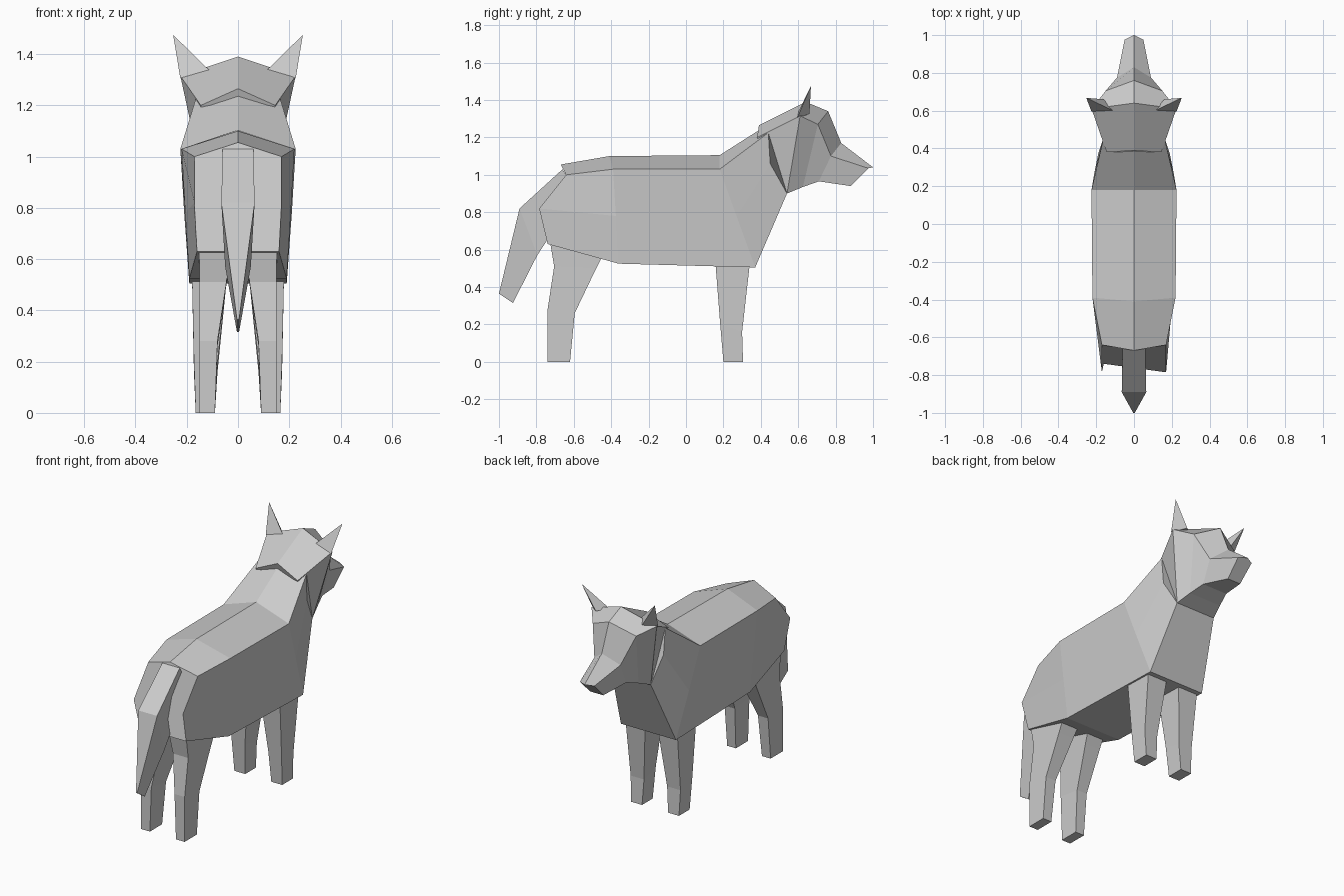
import bpy, bmesh

if "Cube" in bpy.data.objects:
    bpy.data.objects.remove(bpy.data.objects["Cube"])


def make(name, bm):
    bmesh.ops.remove_doubles(bm, verts=bm.verts[:], dist=0.0005)
    bmesh.ops.recalc_face_normals(bm, faces=bm.faces[:])
    mesh = bpy.data.meshes.new(name)
    bm.to_mesh(mesh)
    bm.free()
    ob = bpy.data.objects.new(name, mesh)
    bpy.context.collection.objects.link(ob)
    return ob


def loft(name, rings, triangulate=False):
    """Skin closed rings of equal length and cap both ends."""
    bm = bmesh.new()
    vs = [[bm.verts.new(p) for p in r] for r in rings]
    n = len(vs[0])
    for a, b in zip(vs, vs[1:]):
        for i in range(n):
            j = (i + 1) % n
            bm.faces.new((a[i], a[j], b[j], b[i]))
    bm.faces.new(vs[0])
    bm.faces.new(vs[-1])
    return make(name, bm)


def mirrored(half):
    """Complete a half ring; the first point lies on the centre line."""
    return half + [(-x, y, z) for x, y, z in reversed(half) if x > 0]


def box_ring(x0, x1, back, front):
    return [(x0, *back), (x1, *back), (x1, *front), (x0, *front)]


# Body: rump, hips, shoulders, neck (ridge, flank, middle, belly)
loft("body", [mirrored(h) for h in (
    [(0, -.67, 1.055), (.17, -.64, 1.0), (.17, -.785, .82), (.16, -.74, .63)],
    [(0, -.41, 1.10), (.22, -.39, 1.03), (.206, -.375, .78), (.19, -.36, .525)],
    [(0, .18, 1.105), (.225, .18, 1.03), (.21, .27, .78), (.19, .37, .505)],
    [(0, .40, 1.245), (.165, .44, 1.225), (.16, .45, 1.06), (.135, .54, .90)],
)])

# Head: nape, cheeks, brow, muzzle root, nose (ridge, side, jaw)
loft("head", [mirrored(h) for h in (
    [(0, .39, 1.265), (.145, .38, 1.20), (.13, .45, 1.06)],
    [(0, .64, 1.39), (.225, .61, 1.315), (.135, .54, .90)],
    [(0, .76, 1.34), (.15, .705, 1.27), (.11, .625, .935)],
    [(0, .83, 1.17), (.09, .775, 1.10), (.085, .71, .965)],
    [(0, 1.0, 1.04), (.05, .975, 1.035), (.045, .88, .94)],
)])

# Tail: drooping, narrowing to an edge
loft("tail", [
    [(-w, *top), (w, *top), (u, *low), (-u, *low)] for w, u, top, low in (
        (.06, .06, (-.66, 1.03), (-.58, .90)),
        (.065, .05, (-.89, .82), (-.795, .57)),
        (.004, .004, (-1.0, .365), (-.925, .315)))])

for side, s in (("left", 1), ("right", -1)):
    # Front leg
    loft("front_leg_" + side, [box_ring(s * a, s * b, p, q) for a, b, p, q in (
        (.04, .18, (.155, .56), (.345, .56)),
        (.08, .172, (.183, .20), (.30, .16)),
        (.09, .165, (.20, 0), (.305, 0)))])
    # Hind leg with hock bend
    loft("hind_leg_" + side, [box_ring(s * a, s * b, p, q) for a, b, p, q in (
        (.03, .152, (-.73, .66), (-.43, .60)),
        (.045, .15, (-.705, .51), (-.48, .50)),
        (.08, .15, (-.74, .28), (-.595, .26)),
        (.09, .15, (-.74, 0), (-.62, 0)))])
    # Ear: three-sided spike
    bm = bmesh.new()
    tip = bm.verts.new((s * .253, .668, 1.475))
    base = [bm.verts.new((s * x, y, z)) for x, y, z in (
        (.11, .60, 1.335), (.225, .595, 1.305), (.16, .66, 1.325))]
    bm.faces.new(base)
    for i in range(3):
        bm.faces.new((base[i], base[(i + 1) % 3], tip))
    make("ear_" + side, bm)
